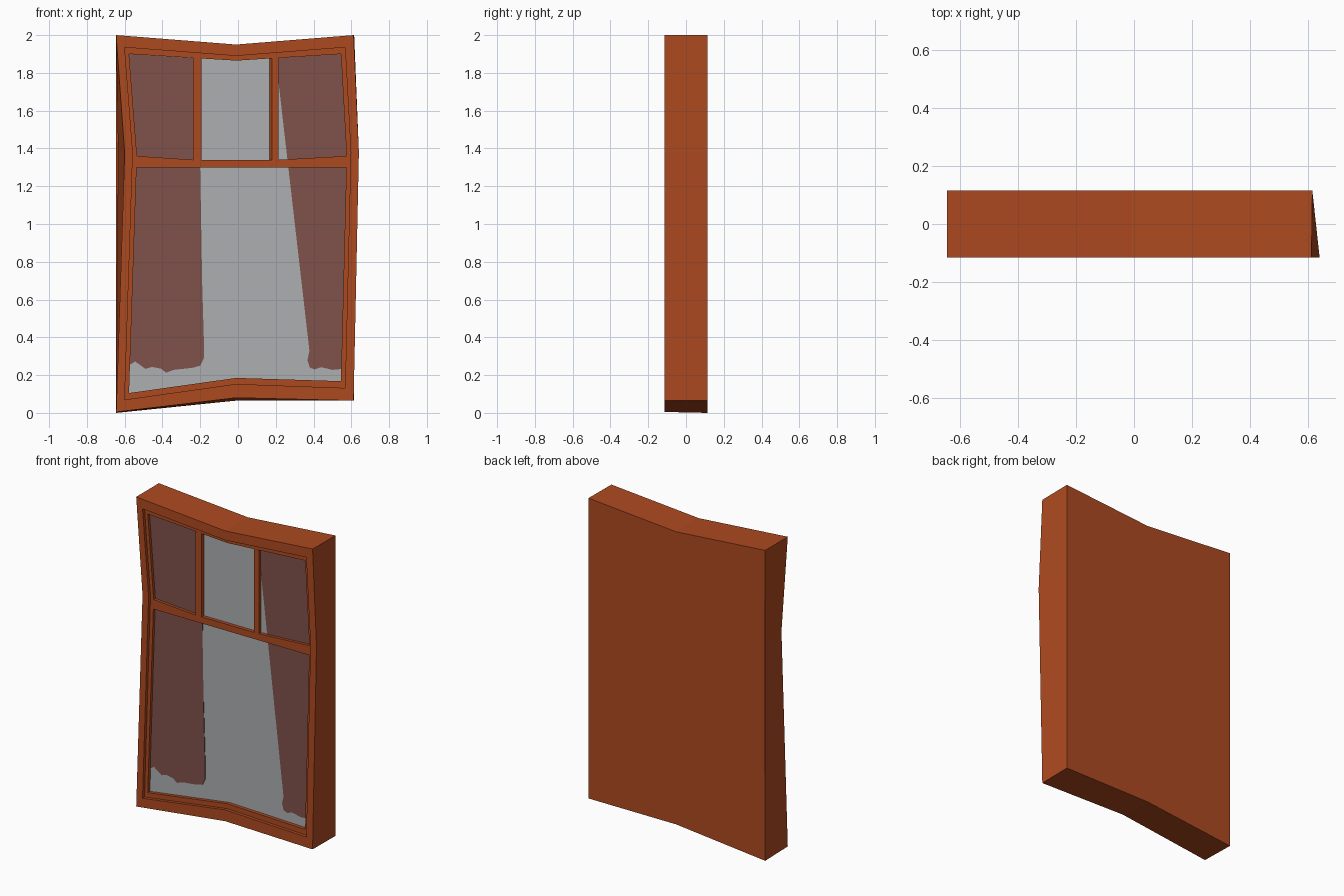
import bpy, bmesh

if "Cube" in bpy.data.objects:
    bpy.data.objects.remove(bpy.data.objects["Cube"])


def material(name, rgb):
    m = bpy.data.materials.new(name)
    m.diffuse_color = (*rgb, 1)
    m.use_nodes = True
    m.node_tree.nodes["Principled BSDF"].inputs["Base Color"].default_value = m.diffuse_color
    return m


WOOD = material("orange_wood", (0.42, 0.068, 0.0145))
GLASS = material("grey_glass", (0.42, 0.43, 0.44))
CURTAIN = material("curtain_brown", (0.215, 0.083, 0.067))

FRONT, STEP, PANE, BACK = -0.115, -0.095, -0.073, 0.115


def loft(name, loops, mats, last_mat=0):
    """Join matching (outline, y) loops with quads and cap both ends."""
    bm = bmesh.new()
    rings = [[bm.verts.new((x, y, z)) for x, z in pts] for pts, y in loops]
    n = len(rings[0])
    for a, b in zip(rings, rings[1:]):
        for i in range(n):
            j = (i + 1) % n
            bm.faces.new((a[i], a[j], b[j], b[i]))
    bm.faces.new(rings[0][::-1])
    bm.faces.new(rings[-1]).material_index = last_mat
    bmesh.ops.triangulate(bm, faces=[f for f in bm.faces if len(f.verts) > 4])
    bmesh.ops.recalc_face_normals(bm, faces=bm.faces)
    me = bpy.data.meshes.new(name)
    bm.to_mesh(me)
    bm.free()
    for m in mats:
        me.materials.append(m)
    ob = bpy.data.objects.new(name, me)
    bpy.context.collection.objects.link(ob)
    return ob


# Outlines run: top left, top middle, top right, right, bottom right, bottom middle, bottom left, left
back = [(-.645, 2), (-.01, 1.95), (.615, 2), (.615, 1.38),
        (.615, .065), (-.01, .065), (-.645, 0), (-.635, 1.38)]
outer = [(-.645, 2), (-.01, 1.95), (.612, 2), (.64, 1.38),
         (.612, .065), (-.01, .08), (-.645, .005), (-.6, 1.38)]
rim = [(-.6, 1.935), (-.01, 1.89), (.567, 1.935), (.597, 1.38),
       (.567, .132), (-.01, .153), (-.6, .07), (-.557, 1.38)]
opening = [(-.577, 1.9), (-.01, 1.865), (.545, 1.9), (.575, 1.36),
           (.545, .168), (-.01, .185), (-.577, .105), (-.535, 1.36)]

# Crooked frame with a stepped recess, closed by the glass
loft("window_frame", [(back, BACK), (outer, FRONT), (rim, FRONT), (rim, STEP),
                      (opening, STEP), (opening, PANE)], [WOOD, GLASS], 1)

# Crossbar and the two upright glazing bars
crossbar = [(-.535, 1.36), (-.238, 1.34), (.215, 1.34), (.575, 1.36),
            (.574, 1.298), (-.537, 1.298)]
loft("crossbar", [(crossbar, PANE), (crossbar, STEP)], [WOOD])


def upright(name, x0, x1, x0_back):
    def box(a):
        return [(a, 1.33), (x1, 1.33), (x1, 1.878), (a, 1.878)]
    loft(name, [(box(x0_back), PANE), (box(x0), STEP)], [WOOD])


upright("left_glazing_bar", -.238, -.192, -.192 - .046)
upright("right_glazing_bar", .18, .215, .166)

# Curtains: thin plates on the glass with wavy hems
left = [(-.577, 1.9), (-.215, 1.877), (-.215, 1.3), (-.2, 1.29), (-.201, 1.0),
        (-.19, .7), (-.18, .36), (-.18, .29), (-.2, .25), (-.245, .238),
        (-.3, .245), (-.34, .228), (-.38, .213), (-.41, .235), (-.44, .248),
        (-.49, .233), (-.52, .255), (-.545, .272), (-.572, .255), (-.535, 1.36)]
right = [(.545, 1.9), (.2, 1.878), (.228, 1.8), (.275, 1.58), (.34, 1.35),
         (.355, 1.29), (.41, 1.11), (.475, .97), (.5, .88), (.503, .8),
         (.49, .71), (.46, .58), (.42, .43), (.378, .33), (.368, .28),
         (.38, .24), (.405, .23), (.44, .242), (.5, .228), (.547, .232), (.575, 1.36)]
for name, pts in (("left_curtain", left), ("right_curtain", right)):
    loft(name, [(pts, PANE), (pts, PANE - .004)], [CURTAIN])
